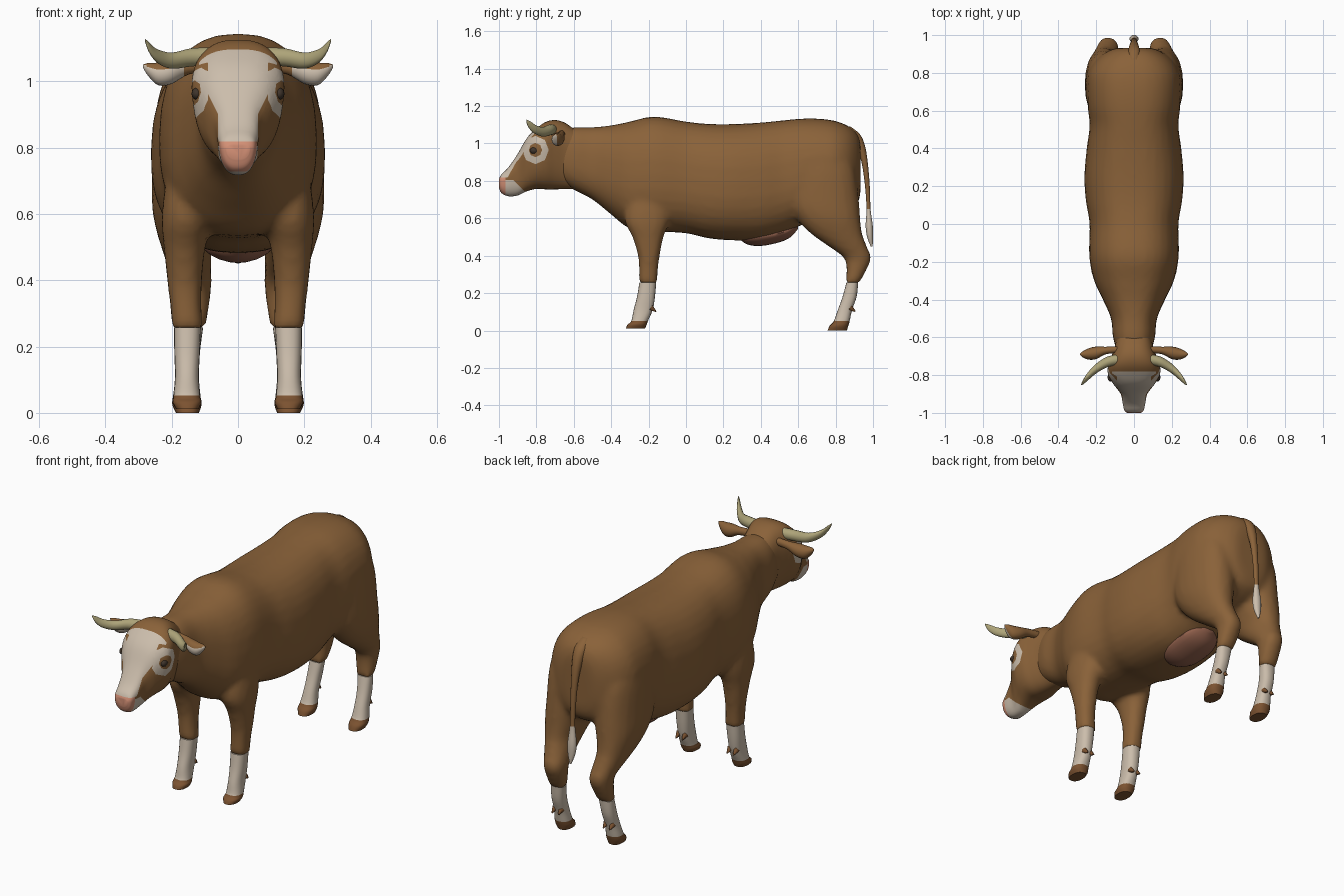
import bpy, bmesh, math
from mathutils import Vector, Matrix

if "Cube" in bpy.data.objects:
    bpy.data.objects.remove(bpy.data.objects["Cube"])


def material(name, rgb):
    m = bpy.data.materials.new(name)
    m.diffuse_color = (*rgb, 1)
    m.use_nodes = True
    m.node_tree.nodes["Principled BSDF"].inputs["Base Color"].default_value = m.diffuse_color
    return m


BROWN = material("brown_coat", (0.255, 0.122, 0.041))
WHITE = material("cream_white", (0.60, 0.51, 0.41))
PINK = material("nose_pink", (0.66, 0.28, 0.18))
HORN = material("horn", (0.42, 0.37, 0.19))
UDDER = material("udder_skin", (0.28, 0.115, 0.07))
HOOF = material("hoof_brown", (0.20, 0.085, 0.03))
DARK = material("eye_dark", (0.05, 0.035, 0.025))


def smooth_stations(st, sub):
    """Catmull-Rom interpolation between cross-section stations."""
    out = []
    for i in range(len(st) - 1):
        p0, p1, p2, p3 = st[max(i - 1, 0)], st[i], st[i + 1], st[min(i + 2, len(st) - 1)]
        for k in range(sub):
            t = k / sub
            out.append([0.5 * (2 * b + (c - a) * t + (2 * a - 5 * b + 4 * c - d) * t * t
                               + (3 * b - a - 3 * c + d) * t ** 3)
                        for a, b, c, d in zip(p0, p1, p2, p3)])
    return out + [list(st[-1])]


def loft(bm, axis, stations, sub=3, seg=20, power=1.0, taper=1.0, side=1):
    """Skin rounded sections; a station is (position, a0, a1, b0, b1)."""
    rings = []
    for s, a0, a1, b0, b1 in smooth_stations(stations, sub):
        ring = []
        for i in range(seg):
            t = 2 * math.pi * i / seg
            c = math.copysign(abs(math.cos(t)) ** power, math.cos(t))
            n = math.copysign(abs(math.sin(t)) ** power, math.sin(t))
            a = (a0 + a1) / 2 + (a1 - a0) / 2 * n
            w = taper + (1 - taper) * (n + 1) / 2
            b = (b0 + b1) / 2 + (b1 - b0) / 2 * c * w
            x, y, z = {"x": (s, b, a), "y": (b, s, a), "z": (b, a, s)}[axis]
            ring.append(bm.verts.new((x * side, y, z)))
        rings.append(ring)
    for r, q in zip(rings, rings[1:]):
        for i in range(seg):
            j = (i + 1) % seg
            bm.faces.new((r[i], r[j], q[j], q[i]))
    bm.faces.new(rings[0])
    bm.faces.new(rings[-1])


def make(name, bm, mats, rule=None, mirror=False):
    bmesh.ops.recalc_face_normals(bm, faces=bm.faces)
    bm.normal_update()
    for f in bm.faces:
        f.smooth = True
        if rule:
            f.material_index = rule(f.calc_center_median(), f.normal)
    me = bpy.data.meshes.new(name)
    bm.to_mesh(me)
    bm.free()
    for m in mats:
        me.materials.append(m)
    ob = bpy.data.objects.new(name, me)
    bpy.context.collection.objects.link(ob)
    if mirror:
        ob.modifiers.new("mirror", 'MIRROR')
    bpy.ops.object.select_all(action='DESELECT')
    ob.select_set(True)
    bpy.context.view_layer.objects.active = ob
    bpy.ops.object.shade_smooth_by_angle(angle=math.radians(50))
    return ob


def cut(bm, co, no, test):
    """Slice the faces passing the test, so a colour can end on a clean edge."""
    faces = [f for f in bm.faces if test(f.calc_center_median())]
    geom = set(faces) | {e for f in faces for e in f.edges} | {v for f in faces for v in f.verts}
    bmesh.ops.bisect_plane(bm, geom=list(geom), dist=1e-5, plane_co=co, plane_no=Vector(no).normalized())


def sym(rows):
    return [(s, a0, a1, -w, w) for s, a0, a1, w in rows]


# Torso and neck, with the upper legs blended in
torso = sym([(-0.68, .80, 1.07, .085), (-.6, .752, 1.086, .108), (-.5, .70, 1.087, .118),
             (-.4, .62, 1.097, .16), (-.3, .545, 1.117, .205), (-.17, .53, 1.144, .23),
             (0, .52, 1.117, .228), (.12, .493, 1.105, .247), (.25, .482, 1.104, .255),
             (.4, .485, 1.112, .243), (.52, .515, 1.124, .228), (.62, .565, 1.133, .238),
             (.72, .585, 1.132, .243), (.8, .61, 1.12, .235), (.87, .64, 1.092, .195),
             (.918, .68, 1.047, .13), (.933, .74, .99, .08)])
front_leg = [(.88, -.26, -.10, .08, .185), (.72, -.31, -.08, .07, .215),
             (.59, -.328, -.088, .075, .23), (.5, -.287, -.12, .098, .224),
             (.4, -.257, -.14, .108, .214), (.32, -.252, -.15, .11, .205),
             (.255, -.254, -.153, .105, .2)]
hind_leg = [(1.0, .62, .84, .06, .21), (.88, .55, .90, .04, .25), (.7, .54, .925, .03, .26),
            (.6, .59, .932, .05, .257), (.52, .665, .942, .076, .238), (.45, .762, .967, .08, .215),
            (.39, .843, .99, .08, .195), (.33, .858, .968, .085, .192),
            (.255, .853, .927, .098, .19)]
bm = bmesh.new()
loft(bm, "y", torso, 4, 32, .82, 1.06)
for side in (1, -1):
    loft(bm, "z", front_leg, 4, 20, .9, side=side)
    loft(bm, "z", hind_leg, 4, 20, .9, side=side)
body = make("body", bm, [BROWN])
remesh = body.modifiers.new("blend", 'REMESH')
remesh.mode = 'VOXEL'
remesh.voxel_size = .016
remesh.use_smooth_shade = True
relax = body.modifiers.new("relax", 'SMOOTH')
relax.factor = .5
relax.iterations = 4

# White lower legs with hooves
lower_legs = {
    "front_lower_leg": [(.258, -.249, -.159, .112, .193), (.18, -.262, -.166, .115, .192),
                        (.11, -.28, -.178, .118, .19), (.052, -.292, -.203, .114, .195),
                        (.032, -.312, -.21, .11, .197), (.012, -.321, -.218, .118, .187)],
    "hind_lower_leg": [(.258, .858, .921, .105, .184), (.18, .837, .912, .115, .186),
                       (.11, .812, .888, .118, .188), (.05, .79, .875, .113, .196),
                       (.025, .768, .868, .11, .198), (0, .757, .86, .118, .187)]}
for name, rows in lower_legs.items():
    bm = bmesh.new()
    loft(bm, "z", rows, 4, 20, .85)
    top = rows[3][0]
    make(name, bm, [WHITE, HOOF], lambda c, n: int(c.z < top), mirror=True)

# Dewclaws behind each fetlock
bm = bmesh.new()
for y in (-.174, .891):
    for x in (.135, .173):
        bmesh.ops.create_cone(bm, cap_ends=True, segments=8, radius1=.016, radius2=.003, depth=.035,
                              matrix=Matrix.Translation((x, y, .112)) @ Matrix.Rotation(-2.2, 4, 'X'))
make("dewclaws", bm, [HOOF], mirror=True)

# Head: blaze, eye patches, pale chin and pink nose are sliced into the skin
head = sym([(-1.0, .765, .81, .04), (-.987, .735, .835, .058), (-.95, .718, .872, .068),
            (-.9, .722, .945, .08), (-.85, .745, 1.03, .122), (-.8, .757, 1.08, .155),
            (-.75, .755, 1.115, .156), (-.7, .755, 1.125, .136), (-.65, .756, 1.112, .116),
            (-.6, .757, 1.08, .105), (-.55, .76, 1.06, .098)])
EYE_Y, EYE_Z, PATCH_Y, PATCH_Z = -.805, .965, .066, .07
OCT = [(math.cos(a), math.sin(a)) for a in (math.pi * (k + .5) / 4 for k in range(8))]
NOSE_Y, NOSE_TOP, NOSE_LOW, CHIN, BROW = -.966, .818, .728, -.12, -.05
SLOPE = 1.37


def patch(c):
    u, v = (c.y - EYE_Y) / PATCH_Y, (c.z - EYE_Z) / PATCH_Z
    return max(u * a + v * b for a, b in OCT)


def profile(c):
    return c.z - 1.08 - SLOPE * (c.y + .8)


def head_colour(c, n):
    x = abs(c.x)
    if c.y < NOSE_Y and NOSE_LOW < c.z < NOSE_TOP and x < .06:
        return 2
    if c.z < .805 and c.y + c.z < CHIN:
        return 1
    if x > .09 and patch(c) < 1.2:
        return int(.5 < patch(c) < 1)
    blaze = x < .06 or (x < .117 and x < .06 + (c.z - .9) * .5)
    return int(blaze and c.y < -.78 and profile(c) > BROW and c.z > NOSE_TOP)


bm = bmesh.new()
loft(bm, "y", head, 5, 56, .77, .7)
upper = lambda c: c.y < -.76 and c.z > .78
muzzle = lambda c: c.y < -.84 and c.z < .86
cut(bm, (0, -.78, 0), (0, 1, 0), lambda c: c.z > .95)
cut(bm, (0, -.8, 1.08 + BROW), (0, -SLOPE, 1), upper)
for s in (1, -1):
    for co, no in (((.117, 0, 0), (1, 0, 0)), ((.09, 0, 0), (1, 0, 0)), ((.06, 0, 0), (1, 0, 0)),
                   ((.06, 0, .9), (1, 0, -.5))):
        cut(bm, (co[0] * s, 0, co[2]), (no[0] * s, 0, no[2]), upper)
    cut(bm, (.06 * s, 0, 0), (1, 0, 0), muzzle)
for co, no in (((0, NOSE_Y, 0), (0, 1, 0)), ((0, 0, NOSE_TOP), (0, 0, 1)), ((0, 0, NOSE_LOW), (0, 0, 1)),
               ((0, 0, .805), (0, 0, 1)), ((0, CHIN, 0), (0, 1, 1))):
    cut(bm, co, no, muzzle)
for r in (.5, 1, 1.2):
    for a, b in OCT:
        cut(bm, (0, EYE_Y + r * PATCH_Y * a, EYE_Z + r * PATCH_Z * b), (0, a / PATCH_Y, b / PATCH_Z),
            lambda c: abs(c.x) > .07 and patch(c) < r + .3)
make("head", bm, [BROWN, WHITE, PINK], head_colour)

# Eyes
bm = bmesh.new()
bmesh.ops.create_uvsphere(bm, u_segments=16, v_segments=10, radius=1,
                          matrix=Matrix.Translation((.124, -.812, .962)) @ Matrix.Diagonal((.016, .022, .018, 1)))
make("eyes", bm, [DARK], mirror=True)


def sideways(rows):
    return [(x, z - rz, z + rz, y - ry, y + ry) for x, y, z, ry, rz in rows]


# Horns curving out, forward and up
bm = bmesh.new()
loft(bm, "x", sideways([(.07, -.715, 1.075, .028, .028), (.14, -.73, 1.072, .028, .028),
                        (.20, -.765, 1.062, .026, .025), (.245, -.808, 1.077, .021, .021),
                        (.27, -.838, 1.105, .012, .015), (.281, -.852, 1.125, .002, .003)]), 4, 14)
make("horns", bm, [HORN], mirror=True)

# Ears with pale inner faces
bm = bmesh.new()
loft(bm, "x", sideways([(.09, -.665, 1.05, .018, .02), (.15, -.67, 1.042, .02, .022),
                        (.20, -.682, 1.026, .033, .034), (.24, -.688, 1.022, .03, .034),
                        (.27, -.69, 1.035, .017, .02), (.286, -.69, 1.045, .003, .005)]), 4, 16)
make("ears", bm, [BROWN, WHITE],
     lambda c, n: int(c.x > .165 and n.y < -.1 and n.z < .45), mirror=True)

# Tail with a pale tuft
bm = bmesh.new()
loft(bm, "z", sym([(1.09, .83, .88, .02), (1.05, .87, .93, .032), (.99, .905, .957, .028),
                   (.9, .938, .972, .02), (.77, .957, .983, .015), (.65, .965, .987, .014),
                   (.56, .96, .999, .024), (.5, .968, 1.0, .02), (.45, .987, .998, .004)]), 4, 14)
make("tail", bm, [BROWN, WHITE], lambda c, n: int(c.z < .65))

# Udder
bm = bmesh.new()
loft(bm, "y", sym([(.29, .485, .52, .03), (.33, .46, .54, .08), (.4, .452, .56, .108),
                   (.5, .472, .57, .108), (.56, .50, .58, .085), (.6, .545, .585, .03)]), 4, 20, 1.15)
make("udder", bm, [UDDER])
